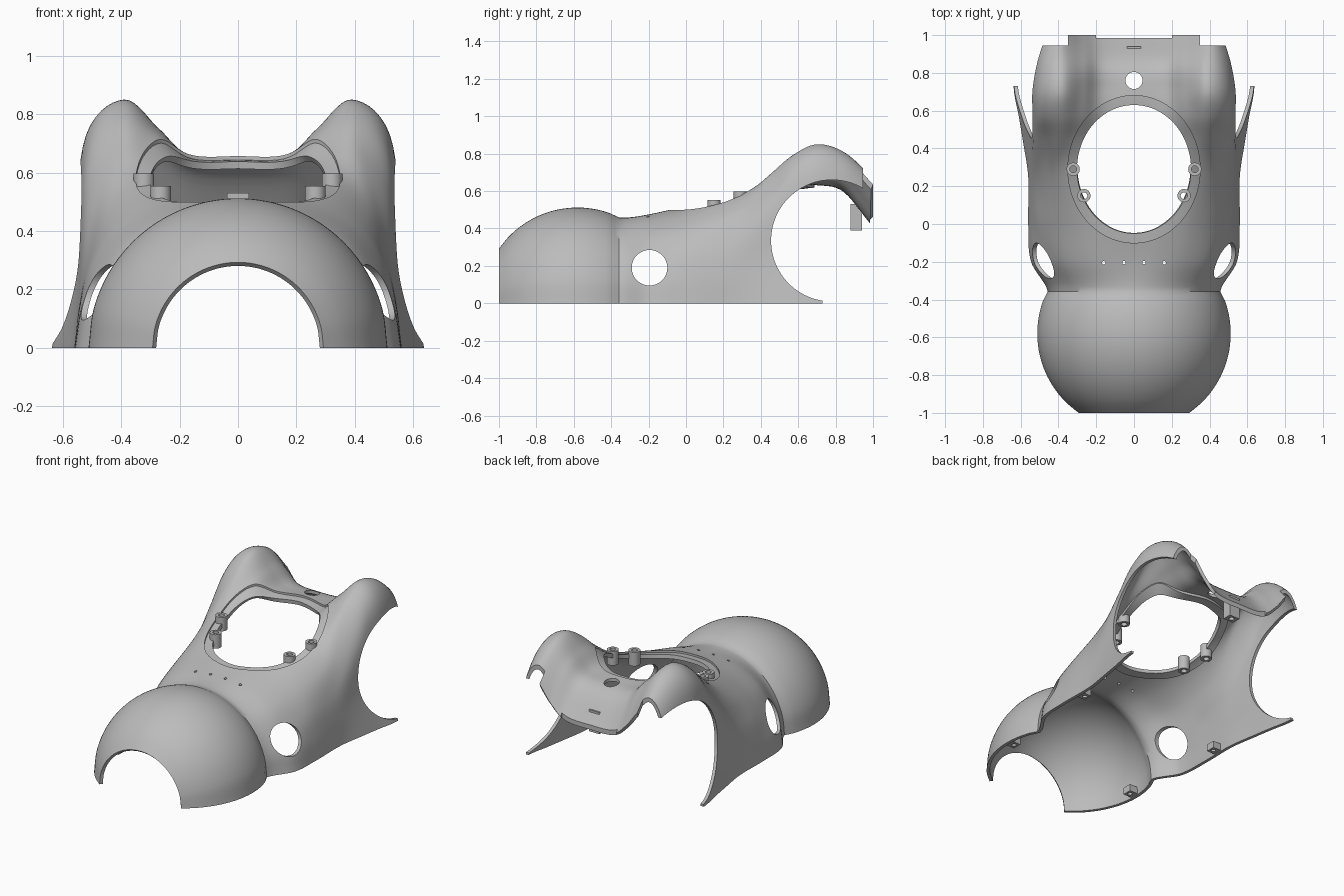
import bpy, bmesh, math
from mathutils import Vector, Matrix
from mathutils.bvhtree import BVHTree

if "Cube" in bpy.data.objects:
    bpy.data.objects.remove(bpy.data.objects["Cube"])

grey = bpy.data.materials.new("shell grey")
grey.use_nodes = True
grey.diffuse_color = (0.5, 0.5, 0.5, 1)
grey.node_tree.nodes["Principled BSDF"].inputs["Base Color"].default_value = (0.5, 0.5, 0.5, 1)


# ---------- helpers ----------
def new_object(name, bm):
    mesh = bpy.data.meshes.new(name)
    bm.to_mesh(mesh)
    bm.free()
    ob = bpy.data.objects.new(name, mesh)
    bpy.context.collection.objects.link(ob)
    mesh.materials.append(grey)
    return ob


def activate(ob):
    bpy.ops.object.select_all(action='DESELECT')
    ob.select_set(True)
    bpy.context.view_layer.objects.active = ob


def box(name, low, high):
    low, high = Vector(low), Vector(high)
    bm = bmesh.new()
    bmesh.ops.create_cube(bm, size=1)
    for v in bm.verts:
        v.co = (low + high) / 2 + v.co * (high - low)
    return new_object(name, bm)


def cylinder(name, centre, rx, ry, depth, along_x=False, sides=64):
    bm = bmesh.new()
    bmesh.ops.create_cone(bm, cap_ends=True, segments=sides, radius1=1, radius2=1, depth=depth)
    turn = Matrix.Rotation(math.pi / 2, 4, 'Y') if along_x else Matrix()
    bm.transform(Matrix.Translation(centre) @ turn @ Matrix.Diagonal((rx, ry, 1, 1)))
    return new_object(name, bm)


def cut(ob, cutter):
    cutter.hide_render = True
    activate(ob)
    mod = ob.modifiers.new("cut", 'BOOLEAN')
    mod.operation = 'DIFFERENCE'
    mod.solver = 'EXACT'
    mod.object = cutter
    bpy.ops.object.modifier_apply(modifier=mod.name)
    bpy.data.objects.remove(cutter)


def thicken(ob, amount):
    activate(ob)
    mod = ob.modifiers.new("thickness", 'SOLIDIFY')
    mod.thickness = amount
    mod.offset = -1
    bpy.ops.object.modifier_apply(modifier=mod.name)


def smooth(ob):
    activate(ob)
    bpy.ops.object.shade_smooth_by_angle(angle=math.radians(35))


def spline(keys, points, t):
    """Smooth curve through points placed at the increasing keys."""
    n = len(keys)
    k = max(i for i in range(n - 1) if keys[i] <= t + 1e-9 or i == 0)

    def slope(i):
        a, b = max(i - 1, 0), min(i + 1, n - 1)
        return (points[b] - points[a]) / (keys[b] - keys[a])
    h = keys[k + 1] - keys[k]
    u = (t - keys[k]) / h
    return (points[k] * (2*u**3 - 3*u**2 + 1) + slope(k) * h * (u**3 - 2*u**2 + u)
            + points[k + 1] * (3*u**2 - 2*u**3) + slope(k + 1) * h * (u**3 - u**2))


# ---------- shell: dome sections in front, body sections behind ----------
BODY = {  # y: half section (x, z) from the ridge down to the base
    -0.2: ((0, .475), (.13, .47), (.26, .435), (.38, .36), (.46, .25), (.52, .13), (.545, 0)),
    0.0: ((0, .52), (.15, .515), (.3, .48), (.42, .4), (.5, .28), (.54, .14), (.56, 0)),
    0.25: ((0, .575), (.17, .575), (.33, .565), (.45, .48), (.515, .33), (.545, .16), (.56, 0)),
    0.45: ((0, .625), (.17, .635), (.3, .67), (.41, .68), (.52, .53), (.55, .25), (.59, 0)),
    0.57: ((0, .65), (.17, .66), (.28, .735), (.4, .79), (.52, .67), (.56, .3), (.61, 0)),
    0.7: ((0, .655), (.17, .66), (.27, .75), (.39, .85), (.52, .73), (.57, .35), (.635, 0)),
    0.85: ((0, .615), (.17, .63), (.27, .715), (.39, .805), (.5, .7), (.56, .35), (.64, 0)),
    1.0: ((0, .44), (.17, .45), (.27, .53), (.39, .67), (.47, .58), (.52, .3), (.64, 0)),
}
stations = {}
for i in range(14):
    y = -1 + i * 0.05
    r = math.sqrt(0.512 ** 2 - (y + 0.58) ** 2)
    stations[y] = [(r * math.sin(a * math.pi / 12), r * math.cos(a * math.pi / 12)) for a in range(7)]
stations.update(BODY)
ys = sorted(stations)
full = [[Vector((-x, y, z)) for x, z in reversed(stations[y][1:])]
        + [Vector((x, y, z)) for x, z in stations[y]] for y in ys]

ROWS, COLS = 84, 84
bm = bmesh.new()
grid = []
for j in range(ROWS + 1):
    y = -1 + 2 * j / ROWS
    section = [spline(ys, [s[k] for s in full], y) for k in range(13)]
    grid.append([bm.verts.new(spline(range(13), section, 12 * i / COLS)) for i in range(COLS + 1)])
for a, b in zip(grid, grid[1:]):
    for i in range(COLS):
        bm.faces.new((a[i], a[i + 1], b[i + 1], b[i]))
bm.normal_update()
surface = BVHTree.FromBMesh(bm)
shell = new_object("body_shell", bm)
thicken(shell, 0.02)


def height(x, y):
    return surface.ray_cast(Vector((x, y, 3)), Vector((0, 0, -1)))[0].z


# ---------- openings ----------
MID = 0.29
cut(shell, box("base_trim", (-2, -2, -1), (2, 2, 0)))
cut(shell, cylinder("top_opening", (0, MID, 0.7), 0.35, 0.39, 1, sides=96))
cut(shell, cylinder("rear_hole", (0, 0.76, 0.7), 0.045, 0.045, 0.5, sides=32))
cut(shell, box("rear_notch", (-0.2, 0.985, 0), (0.2, 1.2, 1)))
for side in (-1, 1):
    cut(shell, cylinder("side_window", (side * 0.5, -0.195, 0.19), 0.095, 0.095, 0.5, True))
    cut(shell, cylinder("arm_opening", (side * 0.66, 0.78, 0.335), 0.325, 0.325, 0.6, True, 96))
    for low, high in (((0.36, 0.73, -0.1), (1, 1.2, 0.335)), ((0.35, 0.945, -0.1), (1, 1.2, 1.2))):
        xs = sorted((side * low[0], side * high[0]))
        cut(shell, box("rear_trim", (xs[0],) + low[1:], (xs[1],) + high[1:]))
    for x in (0.053, 0.16):
        cut(shell, cylinder("pin_hole", (side * x, -0.205, 0.5), 0.009, 0.009, 0.3, sides=12))
smooth(shell)

# ---------- recessed rim around the top opening ----------
bm = bmesh.new()
loops = []
for rx, ry, drop in ((0.302, 0.34, 0.018), (0.328, 0.366, 0.015), (0.355, 0.395, 0.012)):
    loop = []
    for i in range(96):
        a = i * math.tau / 96
        x, y = rx * math.cos(a), MID + ry * math.sin(a)
        loop.append(bm.verts.new((x, y, height(x, y) - drop)))
    loops.append(loop)
for inner, outer in zip(loops, loops[1:]):
    for i in range(96):
        k = (i + 1) % 96
        bm.faces.new((inner[i], outer[i], outer[k], inner[k]))
rim = new_object("opening_rim", bm)
thicken(rim, 0.025)
smooth(rim)

# ---------- screw posts, base lugs and rear lug ----------
for side in (-1, 1):
    for x, y in ((0.322, 0.29), (0.265, 0.15)):
        top = height(side * x, y) + 0.012
        post = cylinder("screw_post", (side * x, y, top - 0.045), 0.035, 0.035, 0.09, sides=32)
        cut(post, cylinder("post_hole", (side * x, y, top), 0.018, 0.018, 0.3, sides=24))
        smooth(post)
    for x, y in ((0.465, -0.58), (0.515, 0.14)):
        c = side * x
        lug = box("base_lug", (c - 0.035, y - 0.03, 0.005), (c + 0.035, y + 0.03, 0.05))
        cut(lug, cylinder("lug_hole", (c - side * 0.01, y, 0), 0.014, 0.014, 0.06, sides=16))

rear_lug = box("rear_lug", (-0.037, 0.88, 0.39), (0.037, 0.94, 0.53))
cut(rear_lug, cylinder("lug_hole", (0, 0.91, 0.39), 0.016, 0.016, 0.1, sides=16))
